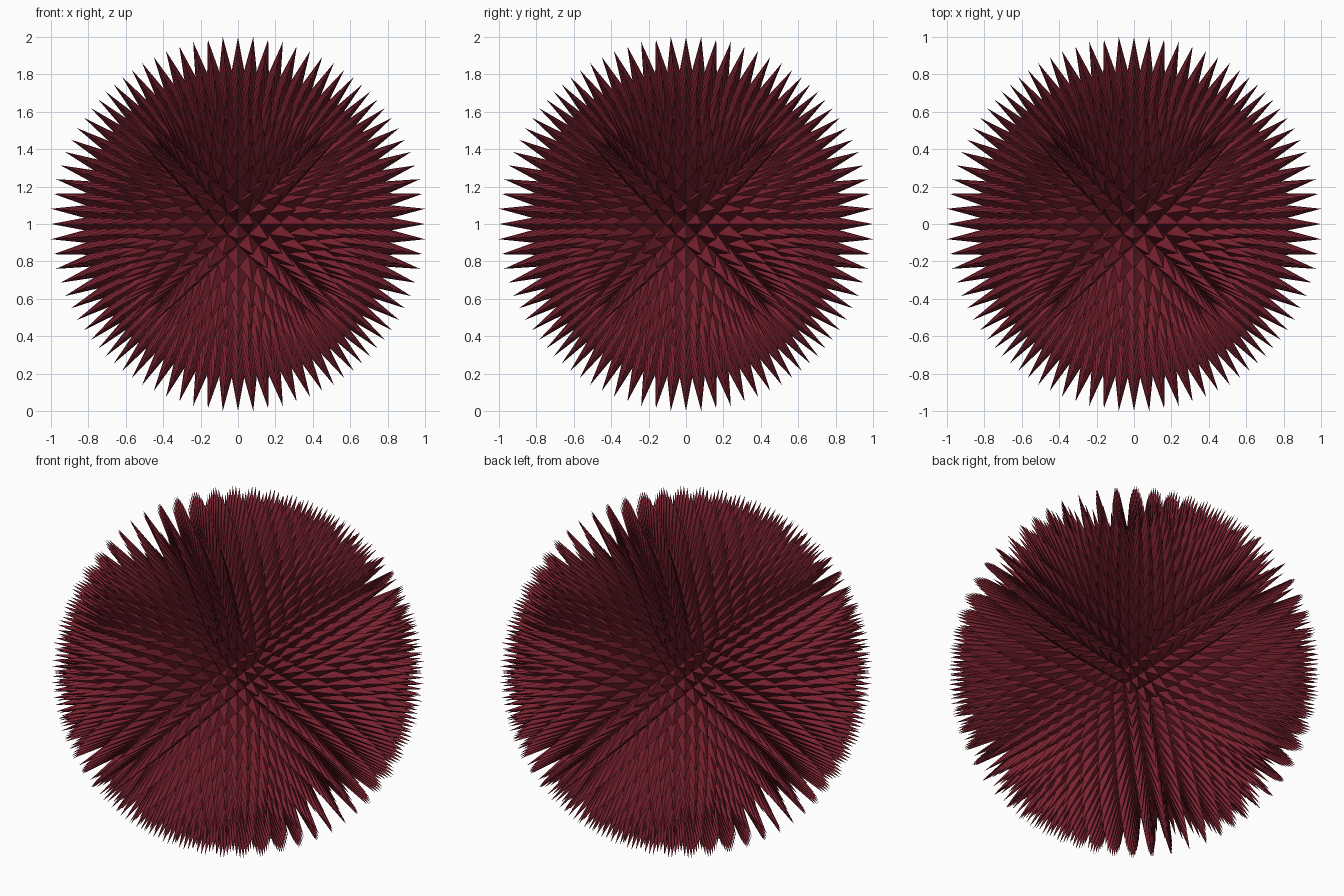
import bpy, bmesh, math
from mathutils import Vector, Matrix

if "Cube" in bpy.data.objects:
    bpy.data.objects.remove(bpy.data.objects["Cube"])

N = 11             # spikes along each side of a rhombic patch
WARP = 0.55        # evens out the cell sizes between patch centre and corner
BASE_R = 0.70      # radius of the valleys
TIP_R = 1.003      # radius of the spike tips


def ball_dir(s, t):
    """Direction for a point of the rhombic patch between the z and x axes."""
    p, q = s + t - 1, s - t
    cube = (1 + p, q, 1) if p <= 0 else (1, q, 1 - p)
    return Vector([math.tan(c * WARP) for c in cube]).normalized()


# The twelve patches: four around y, then cycled onto the other two axes
cycle = Matrix(((0, 0, 1), (1, 0, 0), (0, 1, 0)))
turns = [Matrix.Rotation(math.pi / 2 * k, 3, 'Y') for k in range(4)]
frames = [c @ r for c in (Matrix.Identity(3), cycle, cycle @ cycle) for r in turns]

# One four-sided spike on every cell of every patch
bm = bmesh.new()
for m in frames:
    grid = [[bm.verts.new(m @ ball_dir(i / N, j / N) * BASE_R)
             for j in range(N + 1)] for i in range(N + 1)]
    for i in range(N):
        for j in range(N):
            tip = bm.verts.new(m @ ball_dir((i + 0.5) / N, (j + 0.5) / N) * TIP_R)
            ring = [grid[i][j], grid[i + 1][j], grid[i + 1][j + 1], grid[i][j + 1]]
            for k in range(4):
                bm.faces.new((ring[k], ring[(k + 1) % 4], tip))
bmesh.ops.remove_doubles(bm, verts=bm.verts[:], dist=0.0005)
bmesh.ops.recalc_face_normals(bm, faces=bm.faces[:])
bmesh.ops.translate(bm, verts=bm.verts[:], vec=(0, 0, 1))
mesh = bpy.data.meshes.new("spiky_ball")
bm.to_mesh(mesh)
bm.free()

# Single dark red colour, flat faces
red = bpy.data.materials.new("dark red")
red.diffuse_color = (0.19, 0.016, 0.028, 1)
red.use_nodes = True
red.node_tree.nodes["Principled BSDF"].inputs["Base Color"].default_value = red.diffuse_color
mesh.materials.append(red)
ball = bpy.data.objects.new("spiky_ball", mesh)
bpy.context.collection.objects.link(ball)
